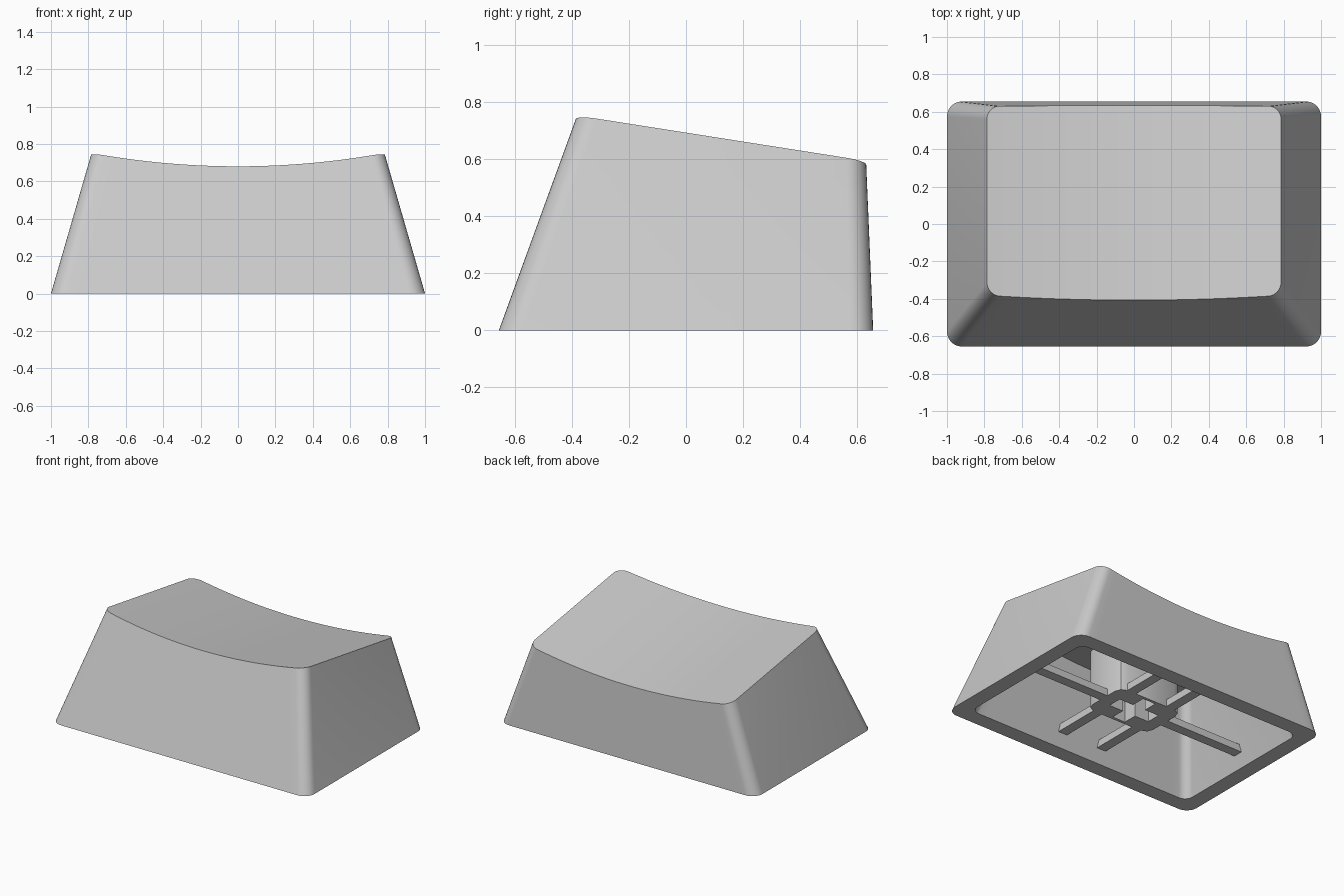
import bpy
import bmesh
from math import cos, sin, pi

default = bpy.data.objects.get("Cube")
if default:
    bpy.data.objects.remove(default)

GREY = 0.6
mat = bpy.data.materials.new("light grey plastic")
mat.use_nodes = True
mat.diffuse_color = (GREY, GREY, GREY, 1)
mat.node_tree.nodes["Principled BSDF"].inputs["Base Color"].default_value = (GREY, GREY, GREY, 1)

CORNER, SPAN, ROWS = 8, 32, 8
TILT, DISH = 0.157, 0.122


def finish(bm, name):
    bmesh.ops.recalc_face_normals(bm, faces=bm.faces)
    mesh = bpy.data.meshes.new(name)
    bm.to_mesh(mesh)
    bm.free()
    mesh.materials.append(mat)
    obj = bpy.data.objects.new(name, mesh)
    bpy.context.collection.objects.link(obj)
    bpy.ops.object.select_all(action="DESELECT")
    obj.select_set(True)
    bpy.context.view_layer.objects.active = obj
    bpy.ops.object.shade_smooth_by_angle(angle=pi / 6)
    return obj


def rounded_outline(hx, y0, y1, r):
    """Front half then back half, each running from -x to +x."""
    arc = [(hx - r * (1 - sin(a)), r * (1 - cos(a)))
           for a in (i * pi / 2 / CORNER for i in range(CORNER + 1))]
    flat = [((hx - r) * (2 * i / SPAN - 1), 0) for i in range(1, SPAN)]
    half = [(-x, d) for x, d in reversed(arc)] + flat + arc
    return [(x, y0 + d) for x, d in half] + [(x, y1 - d) for x, d in reversed(half)]


def dished_loft(bm, base, top, drop):
    """Loft the base outline to a tilted top outline, ending on a dished cap."""
    rows = [[] for _ in range(ROWS + 1)]
    for (bx, by), (tx, ty) in zip(base, top):
        plane_z = 0.755 - drop - TILT * (ty + 0.38)
        s = 1.0
        for _ in range(12):
            x, y = bx + (tx - bx) * s, by + (ty - by) * s
            s = (0.676 - drop - TILT * (y + 0.38) + DISH * x * x) / plane_z
        for k, row in enumerate(rows):
            f = s * k / ROWS
            row.append(bm.verts.new((bx + (tx - bx) * f, by + (ty - by) * f, plane_z * f)))
    n = len(base)
    for low, high in zip(rows, rows[1:]):
        for i in range(n):
            j = (i + 1) % n
            bm.faces.new((low[i], low[j], high[j], high[i]))
    # Cap strips join each front point to the back point at the same x
    cap = rows[-1]
    for i in range(n // 2 - 1):
        bm.faces.new((cap[i], cap[i + 1], cap[n - 2 - i], cap[n - 1 - i]))
    return rows[0]


# Hollow shell: outer skin, inner skin and flat rim
bm = bmesh.new()
outer = dished_loft(bm, rounded_outline(1.0, -0.655, 0.655, 0.08),
                    rounded_outline(0.785, -0.38, 0.63, 0.07), 0)
inner = dished_loft(bm, rounded_outline(0.89, -0.545, 0.545, 0.06),
                    rounded_outline(0.71, -0.33, 0.52, 0.06), 0.15)
for i in range(len(outer)):
    j = (i + 1) % len(outer)
    bm.faces.new((outer[i], outer[j], inner[j], inner[i]))
finish(bm, "keycap_shell")

# Mounting stem with a cross-shaped socket
STEM_Z = 0.09


def quadrants(points):
    """Repeat a first-quadrant point run around all four quadrants."""
    loop = []
    for sx, sy in ((1, 1), (1, -1), (-1, -1), (-1, 1)):
        run = points if sx * sy > 0 else points[::-1]
        loop += [(x * sx, y * sy) for x, y in run]
    return loop


socket = quadrants([(0.05, 0.15), (0.05, 0.05), (0.16, 0.05)])
body = quadrants([(0.19, 0.17), (0.235, 0.15), (0.25, 0.11)])
bm = bmesh.new()
loops = [[bm.verts.new((x, y, z)) for x, y in outline]
         for outline, z in ((body, STEM_Z), (body, 0.51), (socket, 0.51), (socket, STEM_Z))]
for a, b in zip(loops, loops[1:] + loops[:1]):
    for i in range(len(body)):
        j = (i + 1) % len(body)
        bm.faces.new((a[i], a[j], b[j], b[i]))
finish(bm, "mounting_stem")


# Thin braces between the stem and the walls
def brace(name, x0, x1, y0, y1):
    bm = bmesh.new()
    bmesh.ops.create_cube(bm, size=1)
    for v in bm.verts:
        v.co = (x1 if v.co.x > 0 else x0, y1 if v.co.y > 0 else y0,
                STEM_Z + (0.05 if v.co.z > 0 else 0))
    finish(bm, name)


for side, s in (("left", 1), ("right", -1)):
    brace(side + "_long_brace", *sorted((s * 0.24, s * 0.9)), -0.035, 0.035)
    for end, e in (("front", -1), ("back", 1)):
        brace(side + "_" + end + "_brace", s * 0.16 - 0.035, s * 0.16 + 0.035,
              *sorted((e * 0.16, e * 0.56)))
